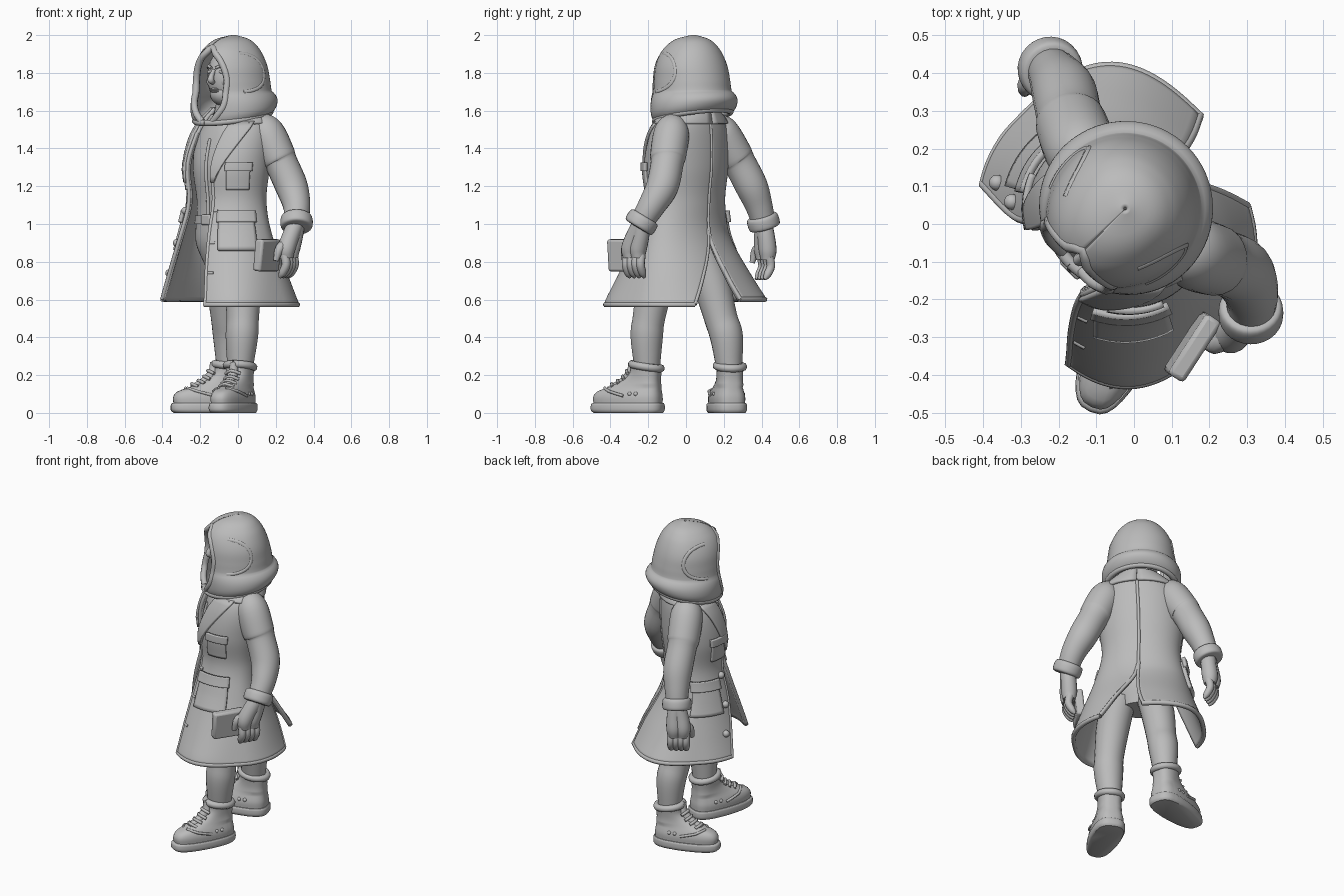
import bpy, bmesh, math
from mathutils import Vector, Matrix

old = bpy.data.objects.get("Cube")
if old:
    bpy.data.objects.remove(old, do_unlink=True)

grey = bpy.data.materials.new("plain grey")
grey.use_nodes = True
grey.diffuse_color = (0.5, 0.5, 0.5, 1)
grey.node_tree.nodes["Principled BSDF"].inputs["Base Color"].default_value = (0.5, 0.5, 0.5, 1)
TURN = math.radians(-45)          # the figure stands turned to its right
SPIN = Matrix.Rotation(TURN, 3, 'Z')


def local(x, y, z):
    return SPIN @ Vector((x, y, z))


def sample(table, key):
    """Smooth interpolation of table rows by their first column."""
    key = min(max(key, table[0][0]), table[-1][0])
    i = max(j for j in range(len(table) - 1) if table[j][0] <= key)
    p, a, b, n = [table[min(max(i + d, 0), len(table) - 1)] for d in (-1, 0, 1, 2)]
    h = b[0] - a[0]
    t = (key - a[0]) / h
    out = []
    for c in range(1, len(a)):
        m0 = (b[c] - p[c]) / (b[0] - p[0]) * h
        m1 = (n[c] - a[c]) / (n[0] - a[0]) * h
        out.append((2*t**3 - 3*t*t + 1) * a[c] + (t**3 - 2*t*t + t) * m0
                   + (3*t*t - 2*t**3) * b[c] + (t**3 - t*t) * m1)
    return out


def finish(ob, name, angle=50):
    ob.name = name
    ob.data.materials.clear()
    ob.data.materials.append(grey)
    bpy.ops.object.select_all(action='DESELECT')
    bpy.context.view_layer.objects.active = ob
    ob.select_set(True)
    bpy.ops.object.shade_smooth_by_angle(angle=math.radians(angle))


def sheet(name, fn, nu, nv, thick=0.0, wrap=False, cap=False):
    """Grid surface from fn(u, v); wrap closes it along u."""
    bm = bmesh.new()
    cols = nu if wrap else nu + 1
    g = [[bm.verts.new(fn(i / nu, j / nv)) for i in range(cols)] for j in range(nv + 1)]
    for j in range(nv):
        for i in range(nu):
            k = (i + 1) % cols
            bm.faces.new((g[j][i], g[j][k], g[j + 1][k], g[j + 1][i]))
    if cap:
        bm.faces.new(g[0][::-1])
        bm.faces.new(g[-1])
    bmesh.ops.recalc_face_normals(bm, faces=bm.faces)
    me = bpy.data.meshes.new(name)
    bm.to_mesh(me)
    bm.free()
    ob = bpy.data.objects.new(name, me)
    bpy.context.collection.objects.link(ob)
    finish(ob, name)
    if thick:
        mod = ob.modifiers.new("cloth", 'SOLIDIFY')
        mod.thickness = thick
        mod.offset = 0


def tube(name, pts, seg=16, steps=5):
    """Round tube through (x, y, z, radius) points."""
    table = [(i, *p) for i, p in enumerate(pts)]
    n = steps * (len(pts) - 1)
    path = [sample(table, i / steps) for i in range(n + 1)]
    pos = [Vector(p[:3]) for p in path]
    rings, side = [], Vector((0.31, 0.9, 0.27))
    for i in range(n + 1):
        t = (pos[min(i + 1, n)] - pos[max(i - 1, 0)]).normalized()
        side = (side - t * side.dot(t)).normalized()
        rings.append((pos[i], side.copy(), t.cross(side), path[i][3]))

    def fn(u, v):
        c, s, q, r = rings[round(v * n)]
        a = u * math.tau
        return c + (s * math.cos(a) + q * math.sin(a)) * r
    sheet(name, fn, seg, n, wrap=True, cap=True)


def line(name, pts, r):
    tube(name, [(*p, r) for p in pts], 8, 2)


def blob(name, c, size):
    bpy.ops.mesh.primitive_uv_sphere_add(segments=24, ring_count=14, location=c, rotation=(0, 0, TURN))
    bpy.context.object.scale = size
    finish(bpy.context.object, name)


def block(name, c, size, rot, bevel=0.008):
    bpy.ops.mesh.primitive_cube_add(size=1, location=c, rotation=rot)
    ob = bpy.context.object
    ob.scale = size
    bpy.ops.object.transform_apply(location=False, rotation=False, scale=True)
    mod = ob.modifiers.new("soft edge", 'BEVEL')
    mod.width, mod.segments = bevel, 2
    finish(ob, name, 35)


# Coat rows: z, centre x, centre y, side / front / back radius, front angles left/right, back angles left/right
COAT = [(0.56, -.03, -.03, .39, .36, .35, 14, 60, 147, 178), (0.72, -.03, -.03, .335, .31, .27, 15, 54, 160, 179),
        (0.94, -.035, -.035, .262, .235, .165, 17, 44, 180, 180), (1.12, -.04, -.03, .22, .19, .15, 18, 40, 180, 180),
        (1.3, -.04, -.03, .235, .2, .17, 18, 36, 180, 180), (1.45, -.035, -.01, .23, .175, .155, 22, 32, 180, 180),
        (1.54, -.03, .01, .195, .145, .13, 30, 36, 180, 180), (1.61, -.03, .015, .11, .11, .11, 45, 45, 180, 180)]
HEM = {1: .567, -1: .595}


def coat(side, z, deg, off=0.0):
    cx, cy, rx, rf, rb = sample(COAT, z)[:5]
    a = math.radians(deg)
    s, c = math.sin(a), math.cos(a)
    # the skirt swings out squarer at the left front and right back
    swing = min(1, max(0, (.95 - z) / .35))
    p = 1 - .38 * swing * (c * side > 0)
    r = (rf if c > 0 else rb - side * .022 * swing) + off
    return local(cx + side * (rx + off) * abs(s) ** p, cy - r * math.copysign(abs(c) ** p, c), z)


def edge(side, z, back=False):
    return min(180, sample(COAT, z)[5 + (side < 0) + 2 * back])


def patch(name, side, z0, z1, a0, a1, off, thick):
    """Cloth piece lying on the coat; angles are functions of z."""
    def fn(u, v):
        z = z0 + (z1 - z0) * v
        return coat(side, z, a0(z) + (a1(z) - a0(z)) * u, off)
    sheet(name, fn, 12, 10, thick)


def flat(value):
    return lambda z: value


for side, word in ((1, "left"), (-1, "right")):
    low = HEM[side]

    def half(u, v, s=side):
        z = HEM[s] + (1.61 - HEM[s]) * v
        a, b = edge(s, z), edge(s, z, True)
        return coat(s, z, a + (b - a) * u)
    sheet(word + "_coat_half", half, 40, 44, .024)
    # Hem and opening piping
    zs = [low + .008 + .08 * i for i in range(12)]
    line(word + "_front_piping", [coat(side, z, edge(side, z) + 1, .006) for z in zs], .011)
    line(word + "_vent_piping", [coat(side, z, edge(side, z, True) - .5, .006) for z in zs[:6]], .011)
    a, b = edge(side, low), edge(side, low, True)
    line(word + "_hem", [coat(side, low + .006, a + (b - a) * i / 18, .002) for i in range(19)], .014)
    # Lapel, collar and pockets
    e = lambda z, s=side: edge(s, z)
    patch(word + "_lapel", side, 1.22, 1.54, e, lambda z, s=side: edge(s, z) + 4 + 110 * (z - 1.22), .02, .018)
    patch(word + "_collar", side, 1.53, 1.61, flat(48), flat(180), .018, .02)
    hip = 52 if side > 0 else 84
    patch(word + "_hip_pocket", side, .86, 1.05, flat(hip - 22), flat(hip + 22), .018, .03)
    patch(word + "_hip_flap", side, 1.01, 1.07, flat(hip - 24), flat(hip + 24), .036, .02)
    patch(word + "_chest_pocket", side, 1.18, 1.31, flat(38), flat(70), .012, .02)
    patch(word + "_chest_flap", side, 1.28, 1.325, flat(36), flat(72), .02, .02)
    # Buttons on the right, buttonholes on the left
    for z in (.74, .9, 1.07):
        if side < 0:
            blob("coat_button", coat(-1, z, edge(-1, z) + 9, .016), (.021, .021, .021))
        else:
            line("buttonhole", [coat(1, z, edge(1, z) + d, .01) for d in (3, 6, 9)], .008)
line("back_seam", [coat(1, .93 + .08 * i, 180, .01) for i in range(9)], .009)

# Shirt, trouser top, belt and buckle
BODY = [(.77, .12, .09), (.9, .18, .135), (1.02, .175, .138), (1.12, .175, .138),
        (1.3, .2, .155), (1.45, .19, .125), (1.58, .09, .08)]


def body(z0, z1, off):
    def fn(u, v):
        z = z0 + (z1 - z0) * v
        rx, ry = sample(BODY, z)
        a = u * math.tau
        return local(-.035 + (rx + off) * math.sin(a), -.05 - (ry + off) * math.cos(a), z)
    return fn


sheet("shirt", body(1.02, 1.58, 0), 32, 18, wrap=True, cap=True)
sheet("trouser_top", body(.77, 1.03, .004), 32, 10, wrap=True, cap=True)
sheet("belt", body(1.0, 1.045, .012), 32, 2, wrap=True, cap=True)
block("belt_buckle", local(-.035, -.203, 1.022), (.07, .02, .055), (0, 0, TURN))
line("shirt_placket", [local(-.035, -.05 - sample(BODY, z)[1], z) for z in (1.05, 1.15, 1.25, 1.35, 1.45)], .01)
tube("neck", [(*local(-.03, 0, 1.5), .1), (*local(-.03, 0, 1.6), .105), (*local(-.03, -.03, 1.7), .07)])

# Head and face
blob("head", local(-.035, -.035, 1.775), (.112, .115, .15))
blob("jaw", local(-.035, -.07, 1.69), (.075, .075, .065))
blob("hair", local(-.035, -.02, 1.82), (.12, .115, .11))
tube("nose", [(*local(-.035, -.145, 1.815), .01), (*local(-.035, -.163, 1.785), .014),
              (*local(-.035, -.168, 1.762), .018), (*local(-.035, -.15, 1.748), .012)], 12)
for s in (-1, 1):
    blob("eye", local(-.035 + s * .043, -.129, 1.805), (.02, .014, .011))
    line("eyebrow", [local(-.035 + s * d, y, z) for d, y, z in
                     ((.018, -.148, 1.826), (.045, -.14, 1.836), (.07, -.118, 1.826))], .008)
    blob("cheek", local(-.035 + s * .05, -.112, 1.755), (.03, .025, .03))
for z in (1.713, 1.703):
    blob("lip", local(-.035, -.142, z), (.03, .012, .007))

# Hood rows: z, side radius, front radius, back radius, opening half angle
HOOD = [(1.575, .19, .195, .175, 8), (1.605, .216, .208, .205, 18), (1.65, .22, .212, .222, 30),
        (1.685, .208, .212, .21, 34), (1.705, .192, .21, .192, 36), (1.77, .183, .21, .18, 39),
        (1.84, .173, .205, .163, 34), (1.9, .149, .188, .14, 22), (1.945, .118, .152, .112, -1),
        (1.98, .073, .093, .07, -1), (2.0, .004, .004, .004, -1)]


def hood_point(z, deg, off=0.0):
    rx, rf, rb, _ = sample(HOOD, z)
    a = math.radians(deg)
    y = -((rf if math.cos(a) > 0 else rb) + off) * math.cos(a)
    drop = .2 * y * max(0, 1.72 - z) / .15
    return local(-.045 + (rx + off) * math.sin(a), .012 + y, z - .01 + drop)


def gap(z):
    return max(-1, sample(HOOD, z)[3])


def hood(u, v):
    z = 1.575 + .425 * (1 - (1 - v) ** 1.4)
    return hood_point(z, gap(z) + (360 - 2 * gap(z)) * u)


sheet("hood", hood, 56, 44, .024)
zs = [1.585 + .03 * i for i in range(13)]
rim = [hood_point(z, gap(z)) for z in zs] + [hood_point(z, -gap(z)) for z in reversed(zs[:-1])]
line("hood_rim", rim, .019)
line("hood_hem", [hood_point(1.582, 10 * i, .006) for i in range(37)], .017)
for s in (-1, 1):
    arc = [math.pi * i / 14 for i in range(15)]
    line("hood_fold", [hood_point(1.81 + .1 * math.cos(t), s * (62 + 42 * math.sin(t)), .002) for t in arc], .014)

# Arms, cuffs, hands
ARMS = {"left": [(.1, -.05, 1.54, .06), (.15, -.075, 1.485, .094), (.21, -.095, 1.36, .095), (.23, -.1, 1.32, .087),
                 (.283, -.125, 1.2, .086), (.31, -.18, 1.1, .073), (.31, -.235, 1.01, .062)],
        "right": [(-.1, .14, 1.54, .06), (-.135, .185, 1.485, .094), (-.165, .26, 1.36, .095), (-.172, .285, 1.32, .087),
                  (-.185, .347, 1.2, .086), (-.205, .385, 1.1, .073), (-.222, .41, 1.01, .062)]}
HANDS = {"left": (Vector((.27, -.275, .87)), Vector((.5, .85, 0)), Vector((-.85, .5, 0))),
         "right": (Vector((-.24, .42, .86)), Vector((.85, .5, 0)), Vector((.5, -.85, 0)))}
for word, arm in ARMS.items():
    tube(word + "_sleeve", arm, 24)
    palm, across, inward = HANDS[word]
    w = Vector(arm[-1][:3])
    d = (w - Vector(arm[-2][:3])).normalized()
    tube(word + "_cuff", [(*(w + d * t), r) for t, r in
                          ((-.038, .055), (-.03, .08), (0, .086), (.03, .08), (.036, .05))], 28)
    for k in (-.018, .018):
        tube(word + "_palm", [(*w, .045), (*((w + palm) * .5 + across * k), .046), (*(palm + across * k * 1.4), .047),
                              (*(palm + across * k * 1.4 - Vector((0, 0, .05))), .036)], 16)
    for i in range(4):
        k = palm + across * (.03 * (i - 1.5)) + Vector((0, 0, -.035))
        tube(word + "_finger", [(*k, .024), (*(k - inward * .008 - Vector((0, 0, .05))), .023),
                                (*(k + inward * .015 - Vector((0, 0, .095))), .02),
                                (*(k + inward * .032 - Vector((0, 0, .118))), .008)], 10, 4)
    tube(word + "_thumb", [(*(palm + Vector((0, 0, .03))), .032), (*(palm - across * .062 + inward * .02), .026),
                           (*(palm - across * .08 + inward * .035 - Vector((0, 0, .065))), .014)], 10, 4)
block("held_box", (.155, -.325, .835), (.19, .05, .17), (math.radians(6), 0, math.radians(57)), .012)

# Legs and boots
LEGS = {"left": ([(.035, -.09, .86, .1), (.028, -.16, .68, .098), (.025, -.197, .5, .086), (.02, -.208, .4, .086),
                  (.01, -.205, .22, .066)], (.012, -.207), -24),
        "right": ([(-.08, .07, .86, .1), (-.07, .135, .68, .098), (-.055, .185, .5, .088), (-.045, .215, .4, .087),
                   (-.045, .23, .22, .066)], (-.045, .233), -77)}
# Boot rows: z, toe reach, heel reach, half width
BOOT = [(.045, .302, .08, .087), (.085, .304, .08, .088), (.115, .278, .076, .08), (.14, .205, .074, .072),
        (.175, .13, .072, .067), (.21, .092, .075, .068), (.25, .084, .08, .072)]
SOLE = [(0, .3, .082, .088), (.012, .316, .09, .097), (.045, .316, .09, .097), (.052, .308, .085, .092)]
for word, (leg, ankle, deg) in LEGS.items():
    tube(word + "_trouser_leg", leg, 24)
    spin = Matrix.Rotation(math.radians(deg), 3, 'Z')
    base = Vector((*ankle, 0))

    def foot(x, y, z):
        return base + spin @ Vector((x, y, z))

    def shell(rows):
        def fn(u, v):
            z = rows[0][0] + (rows[-1][0] - rows[0][0]) * v
            f, b, w = sample(rows, z)
            c, s = math.cos(u * math.tau), math.sin(u * math.tau)
            # broad toe, narrower heel
            broad = 1 - .1 * (c < .3) * (f > .2) * min(1, (.3 - c) * 2)
            return foot(w * broad * math.copysign(abs(s) ** .7, s), -(f if c > 0 else b) * c, z)
        return fn
    sheet(word + "_boot", shell(BOOT), 40, 18, wrap=True, cap=True)
    sheet(word + "_sole", shell(SOLE), 40, 8, wrap=True, cap=True)
    ring = [math.tau * i / 18 for i in range(19)]
    line(word + "_boot_collar", [foot(.07 * math.sin(a), -.003 - .078 * math.cos(a), .247 + .012 * math.cos(a)) for a in ring], .021)
    tube(word + "_tongue", [(*foot(0, -.2, .125), .025), (*foot(0, -.13, .165), .028), (*foot(0, -.088, .215), .028),
                            (*foot(0, -.09, .27), .016)], 12)
    for y, z in ((-.2, .15), (-.165, .168), (-.135, .19), (-.113, .22)):
        line(word + "_lace", [foot(-.042, y + .02, z - .012), foot(0, y - .005, z + .004), foot(.042, y + .02, z - .012)], .009)
    for s in (-1, 1):
        line(word + "_toe_seam", [foot(s * x, y, z) for x, y, z in ((.083, -.1, .09), (.07, -.19, .115), (.02, -.235, .132))], .008)
        for y in (-.03, -.065):
            blob(word + "_eyelet", foot(s * .076, y, .1), (.012, .012, .012))
